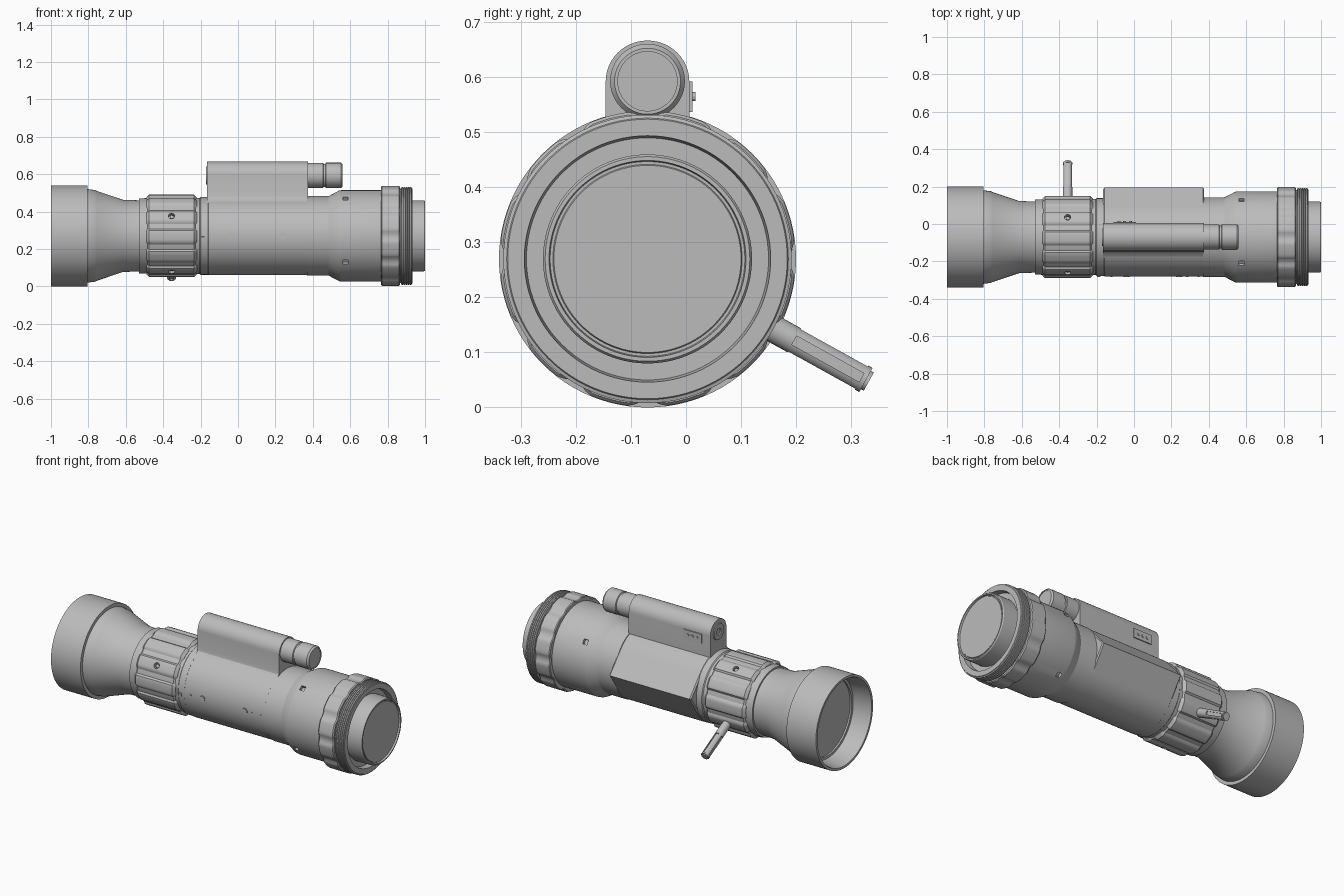
import bpy, bmesh, math
from mathutils import Matrix, Vector

cube = bpy.data.objects.get("Cube")
if cube:
    bpy.data.objects.remove(cube, do_unlink=True)

grey = bpy.data.materials.new("plain grey")
grey.use_nodes = True
COLOUR = (0.5, 0.5, 0.5, 1)
grey.diffuse_color = COLOUR
grey.node_tree.nodes["Principled BSDF"].inputs["Base Color"].default_value = COLOUR

AXIS = (-0.07, 0.27)      # main optical axis (y, z)
POD = (-0.07, 0.593)      # side tube axis (y, z)
LEVER = -29               # lever direction in degrees, from +y towards +z


def finish(name, bm):
    bmesh.ops.remove_doubles(bm, verts=bm.verts, dist=0.0001)
    bmesh.ops.recalc_face_normals(bm, faces=bm.faces)
    mesh = bpy.data.meshes.new(name)
    bm.to_mesh(mesh)
    bm.free()
    mesh.materials.append(grey)
    ob = bpy.data.objects.new(name, mesh)
    bpy.context.collection.objects.link(ob)
    return ob


def activate(ob):
    bpy.ops.object.select_all(action='DESELECT')
    ob.select_set(True)
    bpy.context.view_layer.objects.active = ob


def lathe(name, profile, shape=lambda deg: 1, centre=AXIS, segs=96):
    """Closed (x, radius) profile turned about x; shape scales the radius by angle."""
    bm = bmesh.new()
    rings = []
    for x, r in profile:
        ring = []
        for i in range(segs):
            deg = 360 * i / segs
            a, rr = math.radians(deg), r * shape(deg)
            ring.append(bm.verts.new((x, centre[0] + rr * math.cos(a), centre[1] + rr * math.sin(a))))
        rings.append(ring)
    for k in range(len(rings) - 1):
        for i in range(segs):
            j = (i + 1) % segs
            bm.faces.new((rings[k][i], rings[k][j], rings[k + 1][j], rings[k + 1][i]))
    return finish(name, bm)


def extrude_x(name, outline, x0, x1):
    bm = bmesh.new()
    face = bm.faces.new([bm.verts.new((x0, y, z)) for y, z in outline])
    ext = bmesh.ops.extrude_face_region(bm, geom=[face])
    moved = [v for v in ext["geom"] if isinstance(v, bmesh.types.BMVert)]
    bmesh.ops.translate(bm, verts=moved, vec=(x1 - x0, 0, 0))
    return finish(name, bm)


def radial(x, deg, dist):
    """Frame whose z axis points outward from the main axis."""
    a = math.radians(deg)
    out = Vector((0, math.cos(a), math.sin(a)))
    side = Vector((1, 0, 0))
    m = Matrix((side, out.cross(side), out)).transposed().to_4x4()
    m.translation = Vector((x, *AXIS)) + out * dist
    return m


def box(name, size, matrix):
    bm = bmesh.new()
    bmesh.ops.create_cube(bm, size=1, matrix=matrix @ Matrix.Diagonal((*size, 1)))
    return finish(name, bm)


def rod(name, radius, depth, matrix, segs=24, bevel=0):
    bm = bmesh.new()
    bmesh.ops.create_cone(bm, cap_ends=True, segments=segs, radius1=radius,
                          radius2=radius, depth=depth, matrix=matrix)
    if bevel:
        rims = [e for e in bm.edges if any(len(f.verts) > 4 for f in e.link_faces)]
        bmesh.ops.bevel(bm, geom=rims, offset=bevel, segments=2, affect='EDGES')
    return finish(name, bm)


def cut(target, cutters):
    for c in cutters:
        c.hide_render = True
        mod = target.modifiers.new("cut", 'BOOLEAN')
        mod.operation, mod.solver, mod.object = 'DIFFERENCE', 'EXACT', c
        activate(target)
        bpy.ops.object.modifier_apply(modifier=mod.name)
        bpy.data.objects.remove(c, do_unlink=True)


def flutes(count, rib, depth, offset):
    def shape(deg):
        t = ((deg - offset) * count / 360 + 0.5) % 1 - 0.5
        return 1 - depth * min(1, max(0, (abs(t) - rib) / 0.09))
    return shape


# Eyepiece cup, hollow with a recessed lens, and its cone
lathe("eyepiece", [(-0.88, 0), (-0.88, 0.225), (-0.89, 0.225), (-0.89, 0.24), (-0.99, 0.252),
                   (-1, 0.256), (-1, 0.27), (-0.805, 0.27), (-0.805, 0.25), (-0.765, 0.245),
                   (-0.755, 0.24), (-0.615, 0.193), (-0.53, 0.19), (-0.53, 0.2), (-0.48, 0.202),
                   (-0.48, 0)])

# Focus ring with flutes, and sockets at every quarter turn except under the lever
focus = lathe("focus_ring", [(-0.49, 0), (-0.49, 0.205), (-0.475, 0.22), (-0.235, 0.22),
                             (-0.22, 0.205), (-0.22, 0)], flutes(12, 0.27, 0.045, LEVER), segs=144)
cut(focus, [rod("socket_cutter", 0.017, 0.04, radial(-0.355, LEVER + 90 * k, 0.215)) for k in (1, 2, 3)])
for k in (1, 2, 3):
    rod("focus_screw", 0.011, 0.02, radial(-0.355, LEVER + 90 * k, 0.2), 6)
lathe("neck", [(-0.23, 0), (-0.23, 0.203), (-0.205, 0.203), (-0.2, 0.208), (-0.16, 0.208), (-0.16, 0)])

# Lever with long grooves
lever = rod("lever", 0.025, 0.27, radial(-0.355, LEVER, 0.325), 24, 0.006)
grooves = []
for sx, sy in ((1, 0), (-1, 0), (0, 1), (0, -1)):
    m = radial(-0.355, LEVER, 0.375) @ Matrix.Translation((sx * 0.027, sy * 0.027, 0))
    grooves.append(box("groove_cutter", (0.018, 0.018, 0.14), m))
cut(lever, grooves)


# Main housing: round, with a wedge of two tangent flats along the back
def wedge(deg, corner=3.75, reach=37.5):
    d = abs((deg - corner + 180) % 360 - 180)
    return 1 / math.cos(math.radians(reach - d)) if d < reach else 1


lathe("housing", [(-0.165, 0), (-0.165, 0.203), (-0.158, 0.21), (0.368, 0.21),
                  (0.375, 0.205), (0.375, 0)], wedge)

# Battery pod: upright walls, rounded top, front wall flaring into the housing
HALF = 0.076
outline = [(HALF, 0.15)]
for i in range(25):
    a = math.pi * i / 24
    outline.append((HALF * math.cos(a), POD[1] - AXIS[1] + 0.074 * math.sin(a)))
outline += [(-HALF, 0.225), (-0.08, 0.205), (-0.09, 0.192), (-0.112, 0.177), (-0.1, 0.15)]
extrude_x("battery_pod", [(AXIS[0] + y, AXIS[1] + z) for y, z in outline], -0.165, 0.375)
lathe("battery_cap", [(0.37, 0), (0.37, 0.067), (0.455, 0.067), (0.458, 0.062), (0.467, 0.062),
                      (0.47, 0.068), (0.55, 0.068), (0.56, 0.06), (0.56, 0.054), (0.557, 0.054),
                      (0.557, 0)], centre=POD, segs=48)
lathe("pod_end_disc", [(-0.16, 0), (-0.16, 0.05), (-0.17, 0.047), (-0.17, 0.02), (-0.165, 0.018),
                       (-0.165, 0)], centre=POD, segs=32)

# Switch plate with three studs on the back of the pod
box("switch_plate", (0.12, 0.008, 0.055), Matrix.Translation((-0.05, 0.008, 0.565)))
for x in (-0.08, -0.05, -0.02):
    rod("switch_stud", 0.008, 0.008, Matrix.Translation((x, 0.013, 0.565)) @ Matrix.Rotation(math.pi / 2, 4, 'X'), 12)

# Screws along the front of the housing
for x, r in ((-0.04, 0.018), (0.24, 0.018), (-0.12, 0.007), (0.285, 0.008), (0.345, 0.008)):
    rod("housing_screw", r, 0.012, radial(x, 180, 0.208), 20, 0.002)
box("index_mark", (0.018, 0.02, 0.01), radial(-0.188, 184, 0.207))

# Objective barrel with square sockets
barrel = lathe("objective_barrel", [(0.37, 0), (0.37, 0.213), (0.485, 0.213), (0.495, 0.218),
                                    (0.54, 0.242), (0.55, 0.244), (0.775, 0.244), (0.775, 0)])
cut(barrel, [box("square_cutter", (0.028, 0.028, 0.03), radial(0.575, 35 + 90 * k, 0.24)) for k in range(4)])

# Objective grip ring with shallow scallops
lathe("grip_ring", [(0.765, 0), (0.765, 0.265), (0.77, 0.269), (0.86, 0.269), (0.866, 0.264),
                    (0.866, 0)], flutes(12, 0.3, 0.035, 15), segs=144)

# Threaded rim with an annular recess around the lens tube
rim = [(0.86, 0.2), (0.86, 0.252), (0.872, 0.252)]
for i in range(5):
    x = 0.874 + i * 0.0115
    rim += [(x, 0.262), (x + 0.007, 0.262), (x + 0.009, 0.256)]
rim += [(0.932, 0.254), (0.932, 0.224), (0.9, 0.22), (0.9, 0.18)]
lathe("threaded_rim", rim)
lathe("lens_tube", [(0.86, 0), (0.86, 0.19), (0.994, 0.19), (1, 0.186), (1, 0.179), (0.99, 0.177),
                    (0.99, 0.172), (0.994, 0.17), (0.994, 0)])

# Smooth shading with sharp edges kept
for ob in bpy.context.scene.objects:
    if ob.type == 'MESH':
        activate(ob)
        bpy.ops.object.shade_smooth_by_angle(angle=math.radians(25))
